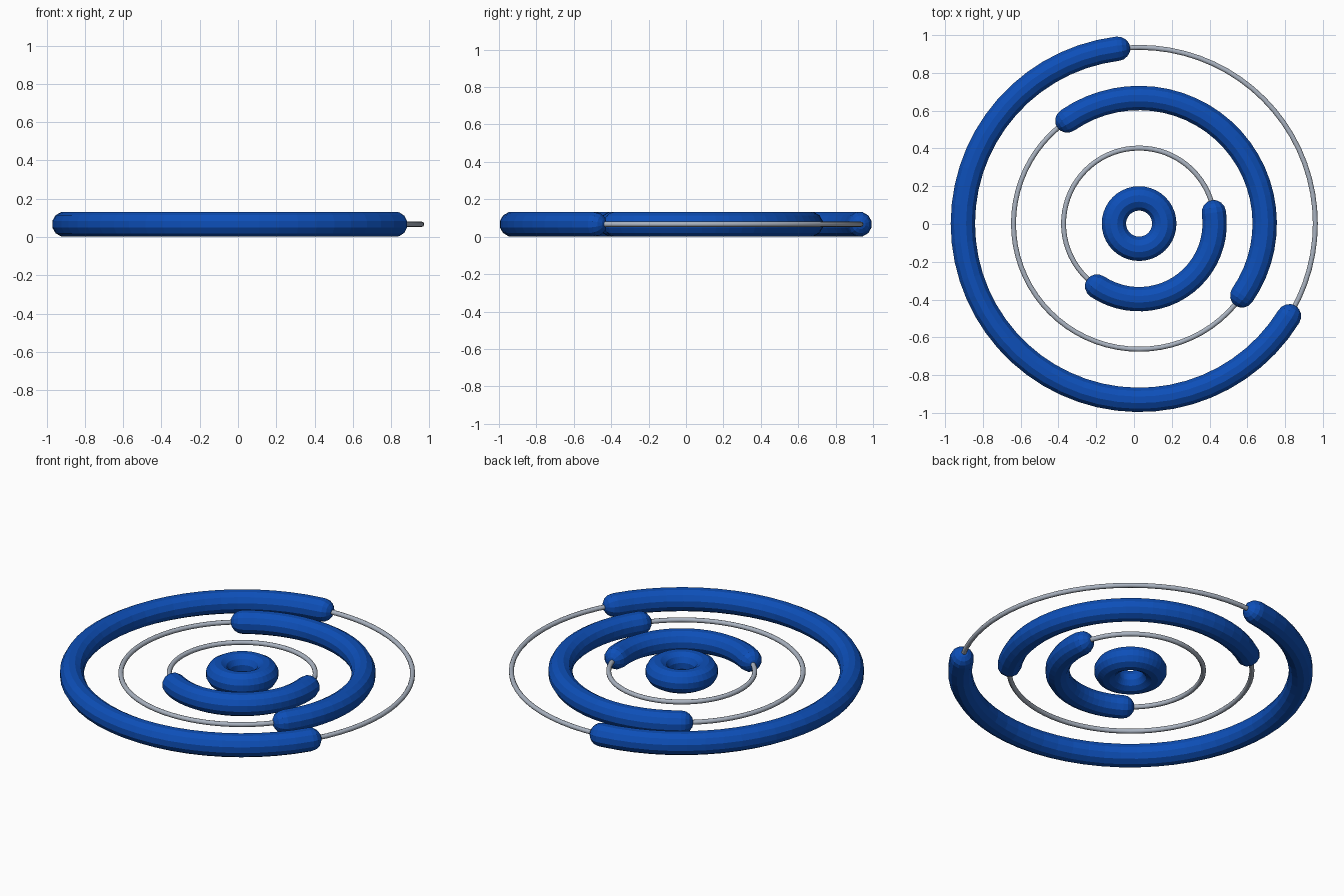
import bpy, bmesh, math

if "Cube" in bpy.data.objects:
    bpy.data.objects.remove(bpy.data.objects["Cube"])

CX, CY, CZ = 0.027, 0.002, 0.0667   # common centre of all rings
TUBE, WIRE = 0.0667, 0.0138         # thick and thin tube radii
SIDES = 12


def material(name, rgb):
    m = bpy.data.materials.new(name)
    m.diffuse_color = (*rgb, 1)
    m.use_nodes = True
    m.node_tree.nodes["Principled BSDF"].inputs["Base Color"].default_value = m.diffuse_color
    return m


blue = material("deep blue", (0.004, 0.078, 0.48))
steel = material("light steel", (0.40, 0.45, 0.53))


def finish(name, bm, mat):
    bmesh.ops.recalc_face_normals(bm, faces=bm.faces)
    me = bpy.data.meshes.new(name)
    bm.to_mesh(me)
    bm.free()
    me.materials.append(mat)
    ob = bpy.data.objects.new(name, me)
    ob.location = (CX, CY, CZ)
    bpy.context.collection.objects.link(ob)
    return ob


def section(bm, R, r, ang, push=0.0, sides=SIDES):
    """One cross-section loop at angle ang, pushed along the tangent."""
    ca, sa = math.cos(ang), math.sin(ang)
    loop = []
    for i in range(sides):
        t = 2 * math.pi * (i + 0.5) / sides
        d = R + r * math.cos(t)
        loop.append(bm.verts.new((d * ca - push * sa, d * sa + push * ca, r * math.sin(t))))
    return loop


def bridge(bm, a, b):
    n = len(a)
    for i in range(n):
        bm.faces.new((a[i], a[(i + 1) % n], b[(i + 1) % n], b[i]))


def ring(name, R, r, mat, segs, sides=SIDES):
    bm = bmesh.new()
    loops = [section(bm, R, r, 2 * math.pi * k / segs, 0, sides) for k in range(segs)]
    for k in range(segs):
        bridge(bm, loops[k], loops[(k + 1) % segs])
    return finish(name, bm, mat)


def arc(name, R, r, start, end, mat):
    """Thick arc with domed ends."""
    bm = bmesh.new()
    a0, a1 = math.radians(start), math.radians(end)
    n = max(8, round((end - start) / 6))
    dome = [math.radians(a) for a in (22.5, 45, 67.5, 82)]
    loops = [section(bm, R, r * math.cos(t), a0, -r * math.sin(t)) for t in reversed(dome)]
    loops += [section(bm, R, r, a0 + (a1 - a0) * k / n) for k in range(n + 1)]
    loops += [section(bm, R, r * math.cos(t), a1, r * math.sin(t)) for t in dome]
    for a, b in zip(loops, loops[1:]):
        bridge(bm, a, b)
    bm.faces.new(loops[0])
    bm.faces.new(loops[-1])
    return finish(name, bm, mat)


# centre ring
ring("centre_ring", 0.1333, TUBE, blue, 40)

# thin guide rings, each carrying one thick arc
for label, R, start, end in (("inner", 0.40, -123.5, 8.4),
                             ("middle", 0.665, -34.7, 124.7),
                             ("outer", 0.933, 97.0, 328.2)):
    wire = ring(label + "_guide_ring", R, WIRE, steel, 72, 10)
    wire.data.shade_smooth()
    arc(label + "_arc", R, TUBE, start, end, blue)
